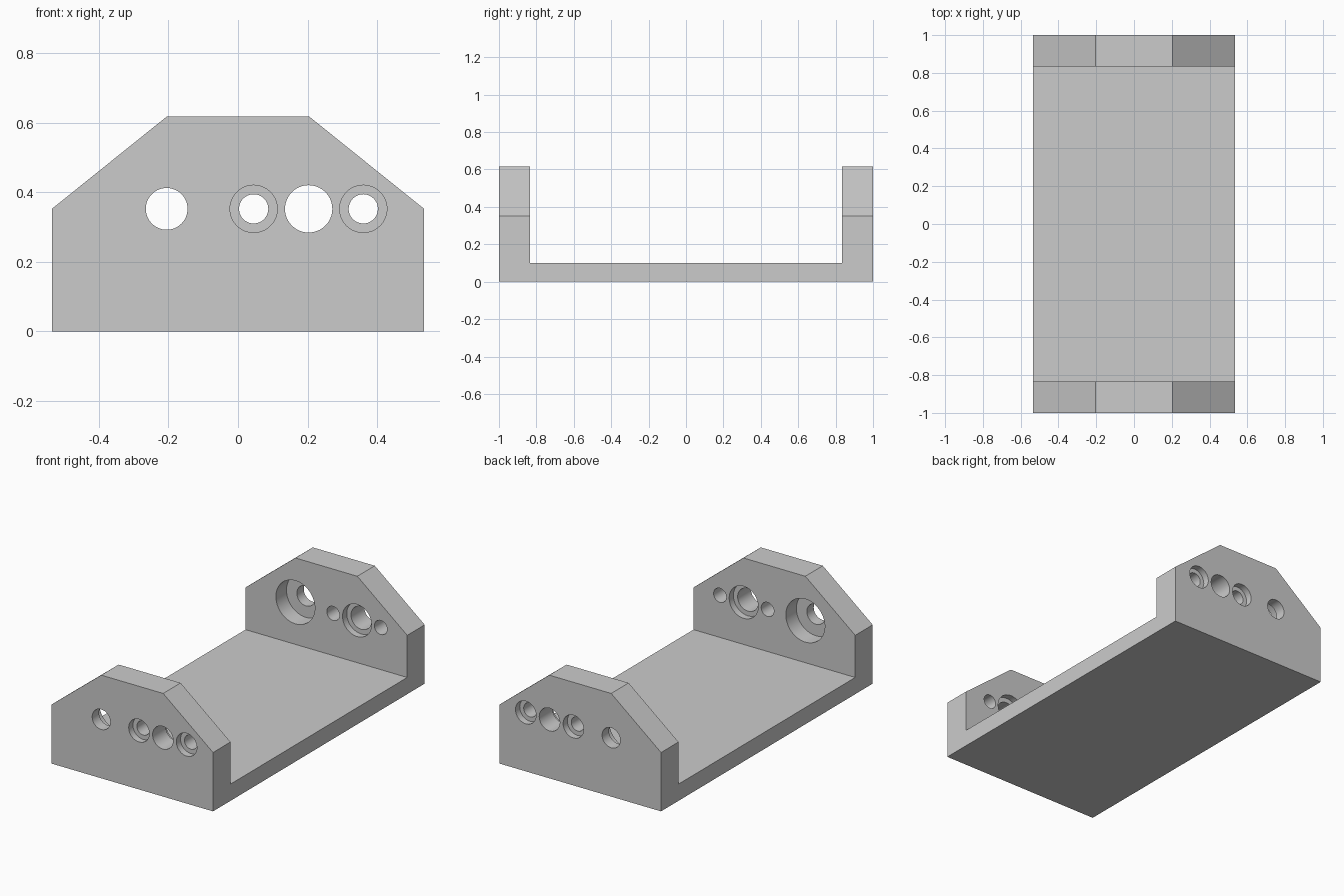
import bpy, bmesh, math
from mathutils import Matrix

cube = bpy.data.objects.get("Cube")
if cube:
    bpy.data.objects.remove(cube, do_unlink=True)

HALF_W, HALF_L, INNER, FLOOR = 0.535, 1.0, 0.835, 0.10
HOLE_Z = 0.352

grey = bpy.data.materials.new("plain grey")
grey.use_nodes = True
colour = (0.6, 0.6, 0.6, 1)
grey.diffuse_color = colour
grey.node_tree.nodes["Principled BSDF"].inputs["Base Color"].default_value = colour


def add_object(name, bm):
    mesh = bpy.data.meshes.new(name)
    bmesh.ops.recalc_face_normals(bm, faces=bm.faces)
    bm.to_mesh(mesh)
    bm.free()
    mesh.materials.append(grey)
    obj = bpy.data.objects.new(name, mesh)
    bpy.context.collection.objects.link(obj)
    return obj


def prism(name, profile, y0, y1):
    """Extrude an x-z outline along y."""
    bm = bmesh.new()
    face = bm.faces.new([bm.verts.new((x, y0, z)) for x, z in profile])
    out = bmesh.ops.extrude_face_region(bm, geom=[face])
    verts = [v for v in out["geom"] if isinstance(v, bmesh.types.BMVert)]
    bmesh.ops.translate(bm, verts=verts, vec=(0, y1 - y0, 0))
    return add_object(name, bm)


def bore(x, radius, y0, y1):
    """Cylinder along y used as a drill."""
    bm = bmesh.new()
    place = Matrix.Translation((x, (y0 + y1) / 2, HOLE_Z)) @ Matrix.Rotation(math.pi / 2, 4, "X")
    bmesh.ops.create_cone(bm, cap_ends=True, segments=64, radius1=radius,
                          radius2=radius, depth=y1 - y0, matrix=place)
    return add_object("bore_cutter", bm)


def cut(target, cutter):
    cutter.hide_render = True
    mod = target.modifiers.new("cut", "BOOLEAN")
    mod.operation, mod.solver, mod.object = "DIFFERENCE", "EXACT", cutter
    bpy.context.view_layer.objects.active = target
    bpy.ops.object.modifier_apply(modifier=mod.name)
    bpy.data.objects.remove(cutter, do_unlink=True)


# Bracket body: chamfered end outline run the full length
outline = [(-HALF_W, 0), (HALF_W, 0), (HALF_W, 0.352), (0.205, 0.617),
           (-0.205, 0.617), (-HALF_W, 0.352)]
bracket = prism("end_plate_bracket", outline, -HALF_L, HALF_L)

# Open channel between the two end plates
channel = [(-1, FLOOR), (1, FLOOR), (1, 1), (-1, 1)]
cut(bracket, prism("channel_cutter", channel, -INNER, INNER))

# Through holes, lined up in both plates
for x, radius in [(-0.205, 0.06), (0.045, 0.042), (0.203, 0.068), (0.36, 0.042)]:
    cut(bracket, bore(x, radius, -1.1, 1.1))

# Bearing recesses on the inner faces
for x, radius, depth in [(-0.205, 0.129, 0.1), (0.203, 0.096, 0.04)]:
    cut(bracket, bore(x, radius, -INNER - depth, INNER + depth))

# Screw head recesses on the outer faces
for x in (0.045, 0.36):
    cut(bracket, bore(x, 0.068, -1.1, -0.96))
    cut(bracket, bore(x, 0.068, 0.96, 1.1))

bpy.ops.object.select_all(action="DESELECT")
bracket.select_set(True)
bpy.context.view_layer.objects.active = bracket
bpy.ops.object.shade_smooth_by_angle(angle=math.radians(30))
